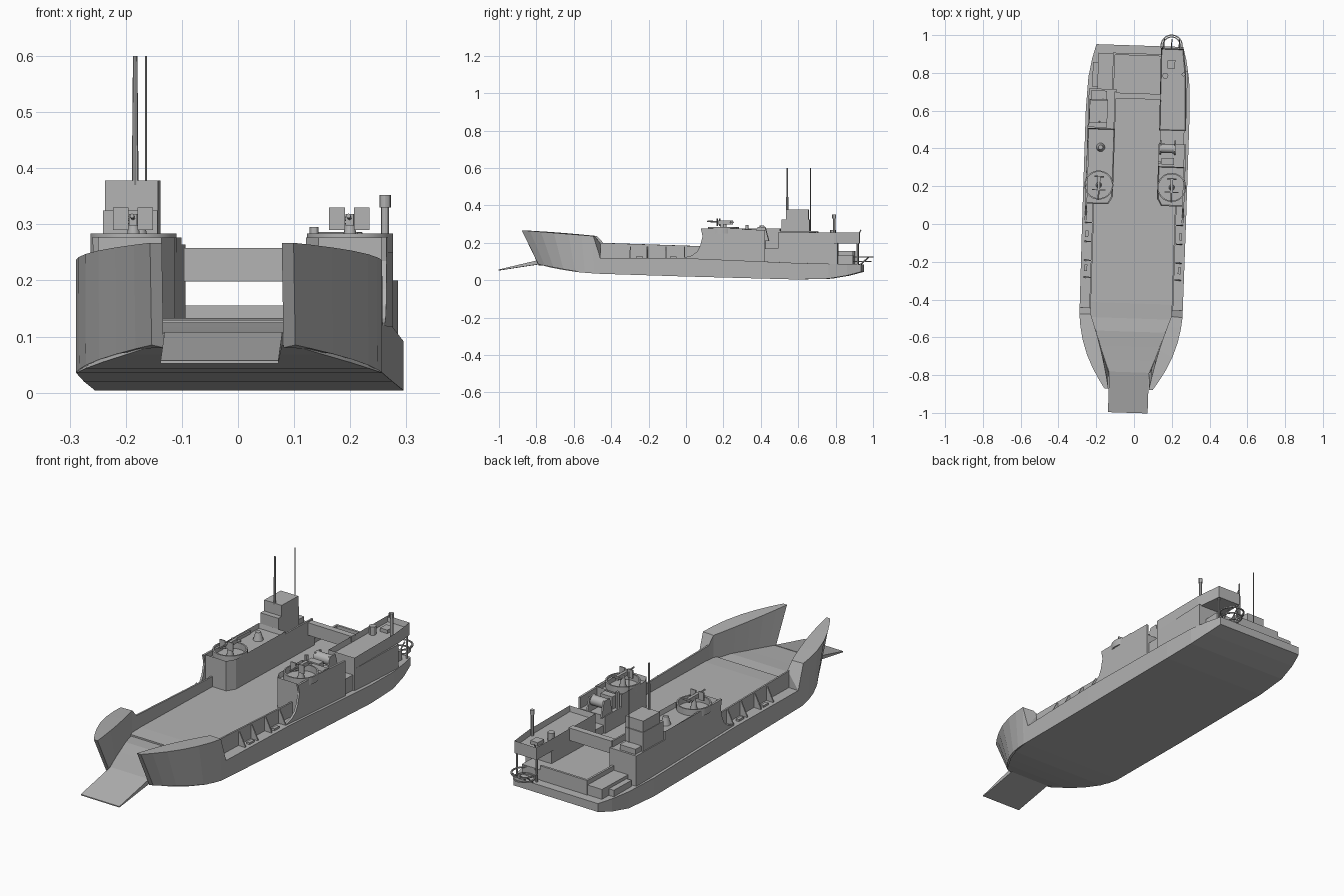
import bpy, bmesh
from math import pi
from mathutils import Matrix, Vector

if "Cube" in bpy.data.objects:
    bpy.data.objects.remove(bpy.data.objects["Cube"])

GREY = (0.45, 0.45, 0.45, 1)
paint = bpy.data.materials.new("ship grey")
paint.use_nodes = True
paint.diffuse_color = GREY
paint.node_tree.nodes["Principled BSDF"].inputs["Base Color"].default_value = GREY
HEADING = Matrix.Rotation(-0.033, 4, 'Z')   # the vessel lies slightly off axis


def finish(name, bm, smooth=False):
    bmesh.ops.recalc_face_normals(bm, faces=bm.faces[:])
    bm.transform(HEADING)
    me = bpy.data.meshes.new(name)
    bm.to_mesh(me)
    bm.free()
    me.materials.append(paint)
    ob = bpy.data.objects.new(name, me)
    bpy.context.collection.objects.link(ob)
    if smooth:
        bpy.ops.object.select_all(action='DESELECT')
        ob.select_set(True)
        bpy.context.view_layer.objects.active = ob
        bpy.ops.object.shade_smooth_by_angle()


def loft(name, rings, smooth=False):
    bm = bmesh.new()
    vs = [[bm.verts.new(p) for p in r] for r in rings]
    n = len(vs[0])
    for a, b in zip(vs, vs[1:]):
        for i in range(n):
            j = (i + 1) % n
            bm.faces.new((a[i], a[j], b[j], b[i]))
    bm.faces.new(vs[0])
    bm.faces.new(vs[-1])
    finish(name, bm, smooth)


def prism(name, pts, axis, a, b):
    put = {'x': lambda p, d: (d, p[0], p[1]),
           'y': lambda p, d: (p[0], d, p[1]),
           'z': lambda p, d: (p[0], p[1], d)}[axis]
    loft(name, [[put(p, d) for p in pts] for d in (a, b)])


def box(name, x0, x1, y0, y1, z0, z1):
    prism(name, [(x0, y0), (x1, y0), (x1, y1), (x0, y1)], 'z', z0, z1)


def tray(name, plan, z0, z1, depth, rim=0.007):
    """Solid block whose top is sunk inside a thin coaming."""
    bm = bmesh.new()
    base = bm.faces.new([bm.verts.new((x, y, z0)) for x, y in plan])
    top = bmesh.ops.extrude_face_region(bm, geom=[base], use_keep_orig=True)
    verts = [g for g in top["geom"] if isinstance(g, bmesh.types.BMVert)]
    bmesh.ops.translate(bm, verts=verts, vec=(0, 0, z1 - z0))
    bmesh.ops.recalc_face_normals(bm, faces=bm.faces[:])
    face = max(bm.faces, key=lambda f: f.calc_center_median().z)
    bmesh.ops.inset_region(bm, faces=[face], thickness=rim)
    for v in face.verts:
        v.co.z -= depth
    finish(name, bm)


def rod(name, p, q, r, r2=None, sides=12):
    p, q = Vector(p), Vector(q)
    bm = bmesh.new()
    turn = (q - p).to_track_quat('Z', 'Y').to_matrix().to_4x4()
    bmesh.ops.create_cone(bm, cap_ends=True, segments=sides, radius1=r,
                          radius2=r if r2 is None else r2, depth=(q - p).length,
                          matrix=Matrix.Translation((p + q) / 2) @ turn)
    finish(name, bm, True)


def lathe(name, center, profile, steps=32):
    """Spin a closed (radius, z) profile round a vertical axis."""
    rings = []
    for i in range(steps + 1):
        m = Matrix.Translation(center) @ Matrix.Rotation(2 * pi * i / steps, 4, 'Z')
        rings.append([m @ Vector((r, 0, z)) for r, z in profile])
    bm = bmesh.new()
    vs = [[bm.verts.new(p) for p in r] for r in rings]
    n = len(profile)
    for a, b in zip(vs, vs[1:]):
        for i in range(n):
            j = (i + 1) % n
            bm.faces.new((a[i], a[j], b[j], b[i]))
    bmesh.ops.remove_doubles(bm, verts=bm.verts[:], dist=1e-5)
    finish(name, bm, True)


# Hull: y, bottom half width, bottom height, top half width, top height
stations = [(-.785, .122, .085, .107, .106), (-.72, .175, .068, .132, .111),
            (-.65, .218, .055, .158, .117), (-.57, .253, .043, .188, .125),
            (-.47, .273, .035, .273, .12), (.0, .275, .02, .275, .118),
            (.6, .275, .004, .275, .092), (.77, .267, .008, .267, .088),
            (.87, .25, .025, .25, .086), (.945, .23, .045, .23, .085)]
loft("hull", [[(-wb, y, zb), (wb, y, zb), (wt, y, zt), (-wt, y, zt)]
              for y, wb, zb, wt, zt in stations])
prism("well_deck", [(-.5, .06), (-.5, .129), (-.42, .133), (.9, .133), (.9, .06)],
      'x', -.218, .218)
# Bow ramp
prism("bow_ramp", [(-1.0, .052), (-.785, .085), (-.785, .108), (-1.0, .057)],
      'x', -.105, .105)

for s, side in ((1, "left"), (-1, "right")):
    # Solid flared bow cheek
    rings = []
    for yt, w in ((-.875, .128), (-.83, .158), (-.77, .193), (-.7, .226),
                  (-.62, .252), (-.55, .266), (-.487, .273)):
        t = (-.47 - yt) / .405
        yb = -.47 - .315 * t
        inner = .218 - .111 * t
        yi = yb - .09 * t * t * t
        ztop = .235 + .032 * t
        rings.append([(s * w, yb, .035 + .05 * t ** 1.3), (s * w, yt, ztop),
                      (s * inner, yi, ztop), (s * inner, yb, .08)])
    rings.append([(s * .273, -.45, .036), (s * .273, -.45, .12),
                  (s * .214, -.45, .2), (s * .214, -.45, .08)])
    loft("bow_cheek_" + side, rings)

    # Bulwark and its outer brackets
    prism("bulwark_" + side, [(-.46, .1), (-.46, .2), (.11, .181), (.11, .1)],
          'x', s * .214, s * .222)
    for y in (-.29, -.2, -.1, 0):
        prism("bracket_" + side, [(s * .22, .11), (s * .26, .11), (s * .258, .125),
                                  (s * .228, .185), (s * .22, .185)],
              'y', y - .003, y + .003)
    for y in (-.24, -.06):
        box("cleat_" + side, s * .24, s * .256, y - .018, y + .018, .115, .128)

    # Outer side plate with swept leading edge
    prism("side_plate_" + side,
          [(.0, .1), (.0, .122), (.04, .132), (.07, .155), (.085, .185), (.097, .235),
           (.088, .277), (.27, .274), (.43, .268), (.43, .08)], 'x', s * .252, s * .262)

    # Gun platform, tub and twin-shield gun
    rear = .31 if s > 0 else .5
    plan = [(s * .117, .14), (s * .14, .1), (s * .262, .1), (s * .262, rear), (s * .117, rear)]
    tray("gun_platform_" + side, plan, .09, .276, .022)
    gx, gy = s * .193, .2
    lathe("gun_tub_" + side, (gx, gy, 0),
          [(.07, .25), (.077, .25), (.077, .284), (.07, .284)])
    rod("gun_pedestal_" + side, (gx, gy, .25), (gx, gy, .305), .016, .008)
    box("gun_cradle_" + side, gx - .007, gx + .007, gy - .03, gy + .045, .298, .318)
    rod("gun_barrel_" + side, (gx, gy, .31), (gx, .12, .315), .004)
    rod("gun_grip_" + side, (gx - .025, gy + .045, .31), (gx + .025, gy + .045, .31), .004)
    for k in (-1, 1):
        c = gx + k * .022
        prism("gun_shield_" + side, [(c - .014, .29), (c + .014, .29),
                                     (c + .014, .33), (c - .014, .33)], 'y', .172, .177)

# Left winch station between the gun platform and the aft house
box("winch_base", .117, .255, .3, .43, .09, .215)
box("winch_step", .125, .25, .43, .505, .08, .17)
for x in (.122, .2):
    prism("winch_cheek", [(.37, .21), (.45, .21), (.43, .285), (.39, .285)],
          'x', x, x + .008)
rod("winch_drum", (.122, .405, .262), (.208, .405, .262), .024, sides=20)
box("winch_motor", .135, .2, .32, .355, .21, .275)
rod("winch_vent", (.125, .33, .21), (.125, .33, .295), .008)

# Left aft house with overhanging stern platform
box("aft_house", .117, .258, .5, .82, .08, .2)
tray("aft_house_top", [(.117, .5), (.258, .5), (.25, .8), (.232, .935), (.112, .935)],
     .195, .254, .026)
for x in (.118, .225):
    rod("platform_post", (x, .925, .08), (x, .925, .2), .005)
rod("exhaust_pipe", (.236, .8, .2), (.236, .8, .34), .007)
rod("exhaust_cap", (.236, .8, .33), (.236, .8, .352), .01)
rod("roof_vent", (.14, .79, .22), (.14, .79, .268), .016)
box("roof_hatch", .15, .19, .83, .875, .225, .245)

# Stern guard rail hoops and stays
for z, r in ((.125, .056), (.1, .046)):
    lathe("stern_guard", (.168, .95, z),
          [(r - .003, -.003), (r + .003, -.003), (r + .003, .003), (r - .003, .003)])
for dx in (-.04, 0, .04):
    rod("guard_stay", (.168 + dx, .94, .085), (.168 + dx, .985, .125), .003, sides=6)
rod("stern_staff", (.12, .93, .25), (.12, .94, .27), .003, sides=6)

# Right house, wheelhouse tower and masts
box("right_house", -.262, -.117, .43, .71, .08, .235)
box("inner_bulwark", -.125, -.117, .43, .7, .2, .264)
box("tower_lower", -.257, -.16, .505, .655, .23, .325)
box("tower_upper", -.255, -.16, .53, .65, .32, .378)
box("tower_step", -.25, -.165, .655, .7, .23, .26)
rod("main_mast", (-.201, .535, .37), (-.201, .535, .6), .006, .004, 8)
rod("whip_antenna", (-.186, .66, .25), (-.186, .66, .6), .002, sides=6)
rod("ventilator", (-.19, .4, .25), (-.19, .4, .292), .024, .012, 16)

# Stern well: overhead beam, low walls and deck lockers
box("cross_beam", -.12, .12, .662, .692, .198, .258)
box("stern_wall", -.135, .117, .892, .903, .08, .155)
box("stern_side_wall", -.14, -.13, .7, .903, .08, .155)
box("stern_locker", -.245, -.165, .72, .85, .08, .118)
box("stern_bollard", -.17, -.145, .86, .89, .08, .11)
